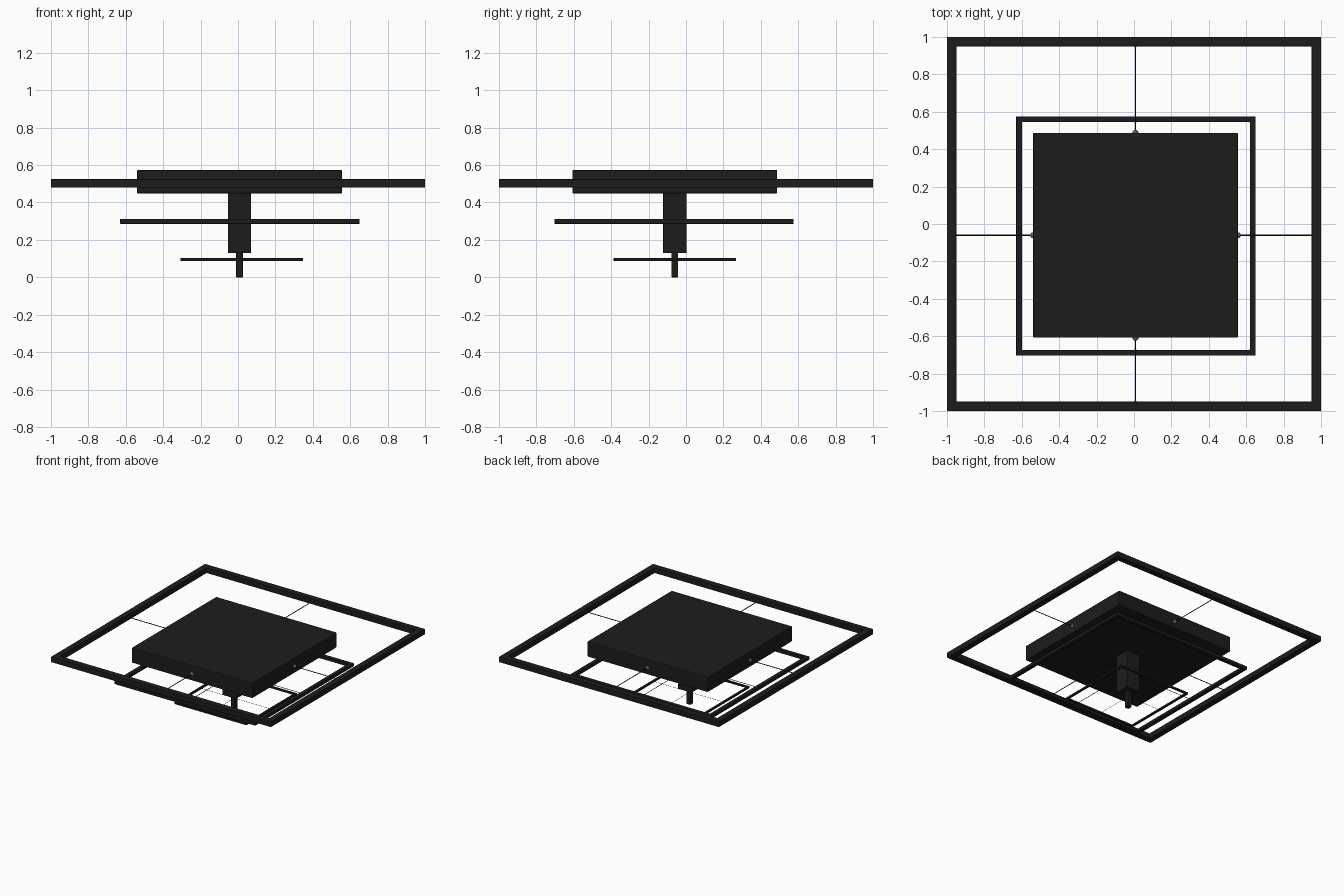
import bpy, bmesh, math
from mathutils import Vector

if "Cube" in bpy.data.objects:
    bpy.data.objects.remove(bpy.data.objects["Cube"])

CX, CY = 0.008, -0.06          # axis of the central stack


def material(name, v):
    m = bpy.data.materials.new(name)
    m.diffuse_color = (v, v, v, 1)
    m.use_nodes = True
    m.node_tree.nodes["Principled BSDF"].inputs["Base Color"].default_value = m.diffuse_color
    return m


BLACK = material("black_paint", 0.012)
STEEL = material("steel", 0.12)


def make(name, bm, mat, bevel=0.0, smooth=False):
    bmesh.ops.recalc_face_normals(bm, faces=bm.faces)
    me = bpy.data.meshes.new(name)
    bm.to_mesh(me)
    bm.free()
    me.materials.append(mat)
    ob = bpy.data.objects.new(name, me)
    bpy.context.collection.objects.link(ob)
    if smooth:
        for p in me.polygons:
            p.use_smooth = True
    if bevel:
        mod = ob.modifiers.new("bevel", 'BEVEL')
        mod.width, mod.segments = bevel, 2
    return ob


def box(name, cx, cy, size, z0, z1, bevel):
    bm = bmesh.new()
    bmesh.ops.create_cube(bm, size=1)
    for v in bm.verts:
        v.co = (cx + v.co.x * size, cy + v.co.y * size, (z0 + z1) / 2 + v.co.z * (z1 - z0))
    return make(name, bm, BLACK, bevel)


def square_frame(name, cx, cy, half, width, z0, z1, bevel):
    # rectangular bar section swept round four mitred corners
    bm = bmesh.new()
    rings = []
    for sx, sy in ((1, 1), (-1, 1), (-1, -1), (1, -1)):
        rings.append([bm.verts.new((cx + sx * h, cy + sy * h, z))
                      for h, z in ((half, z0), (half, z1), (half - width, z1), (half - width, z0))])
    for i in range(4):
        a, b = rings[i], rings[(i + 1) % 4]
        for j in range(4):
            k = (j + 1) % 4
            bm.faces.new((a[j], a[k], b[k], b[j]))
    return make(name, bm, BLACK, bevel)


def rod(name, a, b, r, mat):
    a, b = Vector(a), Vector(b)
    bm = bmesh.new()
    bmesh.ops.create_cone(bm, cap_ends=True, segments=10, radius1=r, radius2=r, depth=(b - a).length)
    rot = (b - a).to_track_quat('Z', 'Y').to_matrix().to_4x4()
    bm.transform(rot)
    bmesh.ops.translate(bm, vec=(a + b) / 2, verts=bm.verts)
    ob = make(name, bm, mat)
    for p in ob.data.polygons:
        p.use_smooth = len(p.vertices) == 4
    return ob


def knob(name, p, r):
    bm = bmesh.new()
    bmesh.ops.create_uvsphere(bm, u_segments=16, v_segments=10, radius=r)
    bmesh.ops.translate(bm, vec=p, verts=bm.verts)
    return make(name, bm, STEEL, smooth=True)


def tethers(name, inner, fx, fy, half, z, r, big, small):
    # four wires from a central body to the inside of a frame, with end knobs
    ends = {"right": ((CX + inner, CY), (fx + half, CY)),
            "left": ((CX - inner, CY), (fx - half, CY)),
            "back": ((CX, CY + inner), (CX, fy + half)),
            "front": ((CX, CY - inner), (CX, fy - half))}
    for side, (a, b) in ends.items():
        rod(f"{name}_wire_{side}", (*a, z), (*b, z), r, BLACK)
        knob(f"{name}_inner_knob_{side}", (*a, z), big)
        knob(f"{name}_outer_knob_{side}", (*b, z), small)


# central stack: slab, column, tip
box("slab", CX, CY, 1.095, 0.448, 0.574, 0.006)
box("column", CX, CY, 0.125, 0.13, 0.45, 0.003)
box("tip", CX, CY, 0.036, 0.0, 0.132, 0.003)

# three square frames, shrinking downwards
square_frame("large_frame", 0, 0, 1.0, 0.05, 0.48, 0.525, 0.003)
square_frame("middle_frame", 0.01, -0.064, 0.64, 0.031, 0.286, 0.312, 0.002)
square_frame("small_frame", 0.02, -0.06, 0.328, 0.016, 0.088, 0.102, 0.001)

# wires holding each frame
tethers("large", 0.5475, 0, 0, 0.955, 0.503, 0.003, 0.016, 0.009)
tethers("middle", 0.0625, 0.01, -0.064, 0.611, 0.299, 0.002, 0.009, 0.006)
tethers("small", 0.018, 0.02, -0.06, 0.314, 0.095, 0.001, 0.004, 0.003)
